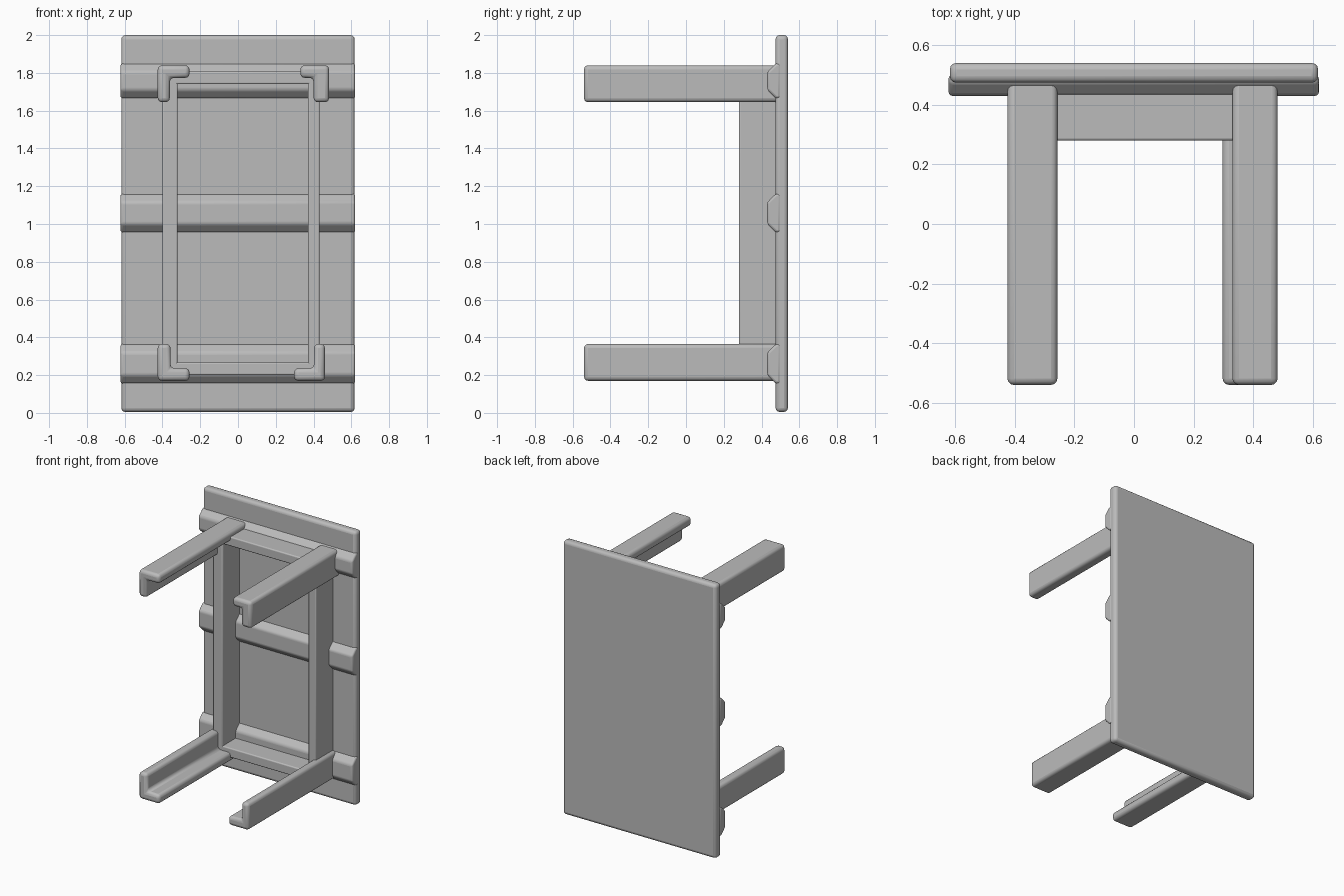
import bpy, bmesh, math
from mathutils import Vector

cube = bpy.data.objects.get("Cube")
if cube:
    bpy.data.objects.remove(cube, do_unlink=True)

grey = bpy.data.materials.new("plain grey")
grey.use_nodes = True
grey.diffuse_color = (0.5, 0.5, 0.5, 1)
grey.node_tree.nodes["Principled BSDF"].inputs["Base Color"].default_value = (0.5, 0.5, 0.5, 1)


def prism(name, profile, sweep, bevel):
    """Extrude a closed 3D profile along sweep and round its edges."""
    bm = bmesh.new()
    face = bm.faces.new([bm.verts.new(p) for p in profile])
    geom = bmesh.ops.extrude_face_region(bm, geom=[face])["geom"]
    moved = [g for g in geom if isinstance(g, bmesh.types.BMVert)]
    bmesh.ops.translate(bm, verts=moved, vec=Vector(sweep))
    bmesh.ops.recalc_face_normals(bm, faces=bm.faces)
    mesh = bpy.data.meshes.new(name)
    bm.to_mesh(mesh)
    bm.free()
    mesh.materials.append(grey)
    obj = bpy.data.objects.new(name, mesh)
    bpy.context.collection.objects.link(obj)
    mod = obj.modifiers.new("rounded edges", "BEVEL")
    mod.width = bevel
    mod.segments = 3
    mod.limit_method = "ANGLE"
    mod.angle_limit = math.radians(20)
    bpy.ops.object.select_all(action="DESELECT")
    obj.select_set(True)
    bpy.context.view_layer.objects.active = obj
    bpy.ops.object.shade_smooth_by_angle(angle=math.radians(40))
    return obj


def box(name, x, y, z, bevel):
    profile = [(x[0], y[0], z[0]), (x[1], y[0], z[0]),
               (x[1], y[0], z[1]), (x[0], y[0], z[1])]
    return prism(name, profile, (0, y[1] - y[0], 0), bevel)


# Table top, standing on its short edge
box("table_top", (-0.618, 0.618), (0.474, 0.54), (0.005, 2.0), 0.022)

# Raised cross battens with sloping shoulders
for name, low, high in (("lower_batten", 0.155, 0.365),
                        ("middle_batten", 0.955, 1.16),
                        ("upper_batten", 1.665, 1.85)):
    profile = [(-0.622, 0.50, low), (-0.622, 0.475, low),
               (-0.622, 0.43, low + 0.045), (-0.622, 0.43, high - 0.045),
               (-0.622, 0.475, high), (-0.622, 0.50, high)]
    prism(name, profile, (1.242, 0, 0), 0.016)

# Apron frame between the legs
for name, x, z in (("right_apron", (-0.40, -0.32), (0.23, 1.78)),
                   ("left_apron", (0.37, 0.432), (0.23, 1.78)),
                   ("upper_apron", (-0.37, 0.42), (1.74, 1.808)),
                   ("lower_apron", (-0.37, 0.41), (0.20, 0.268))):
    box(name, x, (0.28, 0.49), z, 0.008)

# Angle-section legs: outer corner, directions inward, and arm sizes
for name, x, z, dx, dz, width, thick in (
        ("upper_right_leg", -0.425, 1.84, 1, -1, 0.168, 0.064),
        ("upper_left_leg", 0.482, 1.84, -1, -1, 0.152, 0.082),
        ("lower_right_leg", -0.425, 0.17, 1, 1, 0.168, 0.068),
        ("lower_left_leg", 0.46, 0.17, -1, 1, 0.163, 0.058)):
    height = 0.195
    corner = [(0, 0), (width, 0), (width, 0.066), (thick, 0.066),
              (thick, height), (0, height)]
    profile = [(x + dx * a, -0.54, z + dz * b) for a, b in corner]
    prism(name, profile, (0, 1.03, 0), 0.022)
